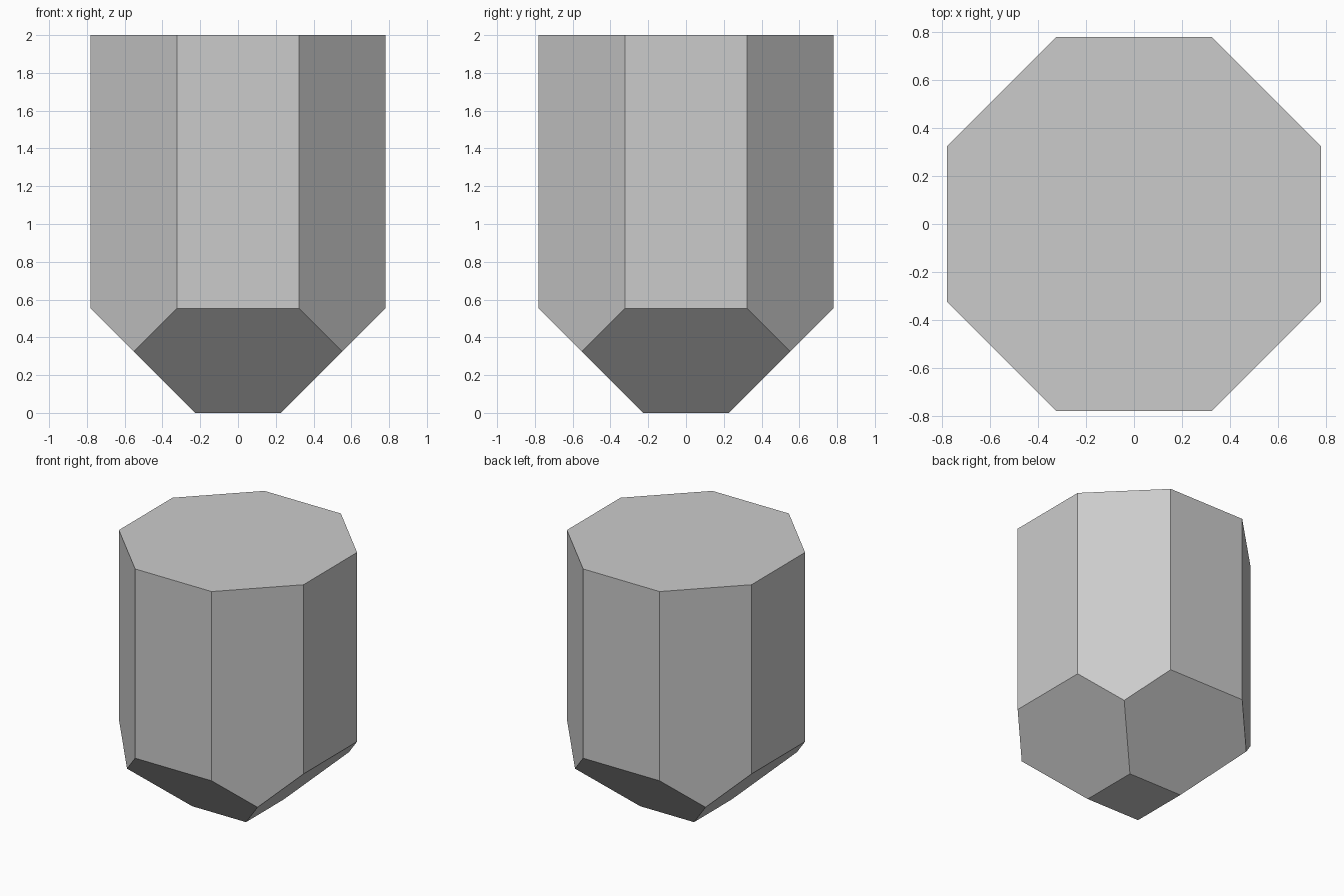
import bpy, bmesh
from math import pi, cos
from mathutils import Matrix, Vector

if "Cube" in bpy.data.objects:
    bpy.data.objects.remove(bpy.data.objects["Cube"])

HALF = 0.781    # half width across flats
FOOT = 0.228    # half width of the square base
HEIGHT = 2.0

# Octagonal column with flats facing the axes
bm = bmesh.new()
radius = HALF / cos(pi / 8)
bmesh.ops.create_cone(
    bm, cap_ends=True, segments=8, radius1=radius, radius2=radius, depth=HEIGHT,
    matrix=Matrix.Translation((0, 0, HEIGHT / 2)) @ Matrix.Rotation(pi / 8, 4, 'Z'))

# Four 45 degree cuts form the tapered lower end
for x, y in ((1, 0), (0, 1), (-1, 0), (0, -1)):
    cut = bmesh.ops.bisect_plane(
        bm, geom=bm.verts[:] + bm.edges[:] + bm.faces[:], dist=1e-5,
        plane_co=Vector((x * FOOT, y * FOOT, 0)), plane_no=Vector((x, y, -1)),
        clear_outer=True)
    rim = [e for e in cut['geom_cut'] if isinstance(e, bmesh.types.BMEdge)]
    bmesh.ops.holes_fill(bm, edges=rim, sides=0)

bmesh.ops.remove_doubles(bm, verts=bm.verts[:], dist=1e-5)
bmesh.ops.recalc_face_normals(bm, faces=bm.faces[:])

mesh = bpy.data.meshes.new("tapered_column")
bm.to_mesh(mesh)
bm.free()
bpy.context.collection.objects.link(bpy.data.objects.new("tapered_column", mesh))
